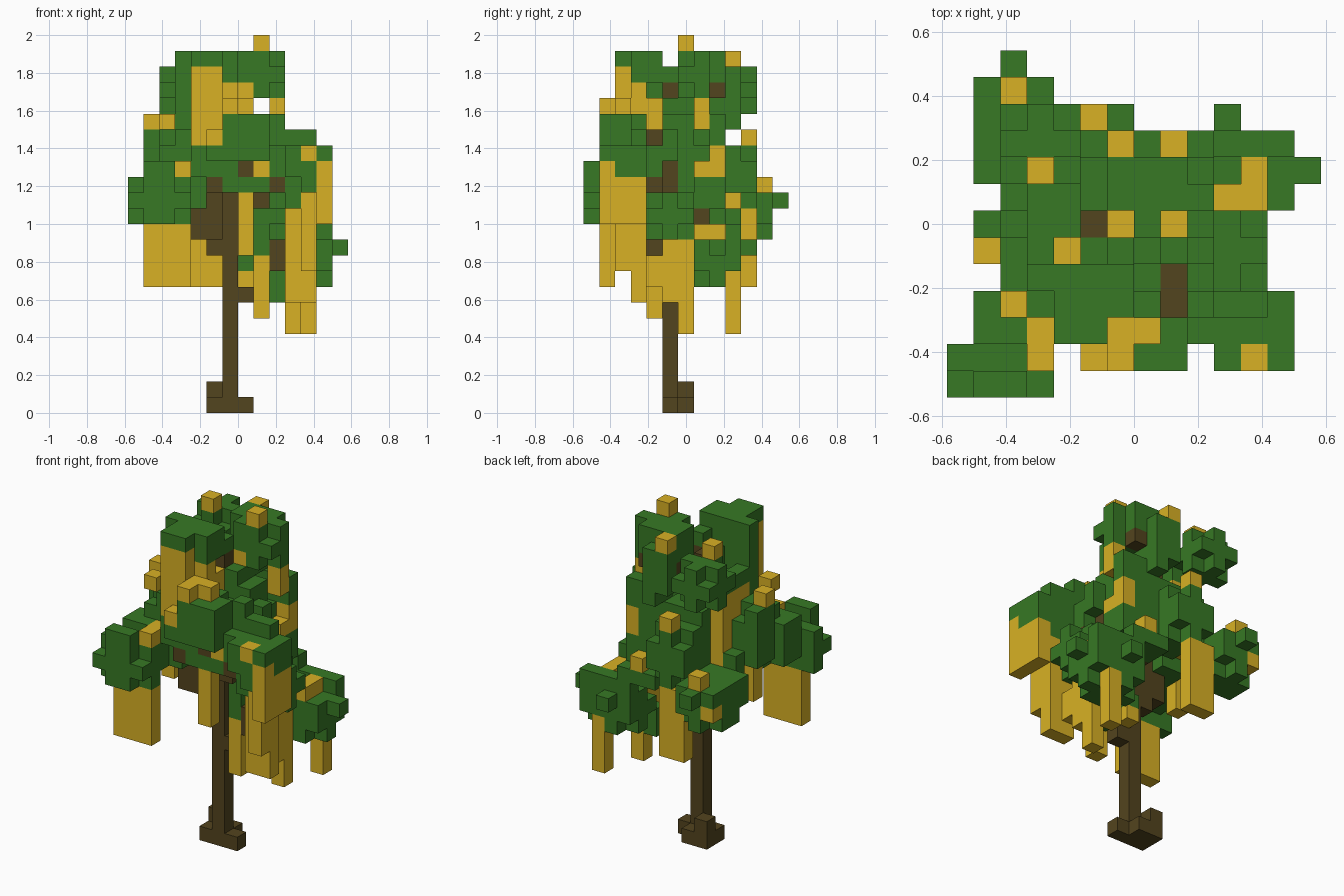
import bpy
import bmesh
from mathutils import Vector

cube = bpy.data.objects.get("Cube")
if cube:
    bpy.data.objects.remove(cube)

UNIT = 1 / 12
ORIGIN = Vector((-7, -6.5, 0))
cells = {}  # grid cell -> name of the part that owns it


def span(r):
    """A single index or an inclusive (low, high) pair."""
    return range(r, r + 1) if isinstance(r, int) else range(r[0], r[1] + 1)


def block(part, xs, ys, zs):
    """Fill a solid box of cells; later parts replace earlier ones."""
    for x in span(xs):
        for y in span(ys):
            for z in span(zs):
                cells[x, y, z] = part


def clump(part, xs, ys, zs):
    """Fill a box of cells with its eight corners left out."""
    for x in span(xs):
        for y in span(ys):
            for z in span(zs):
                if not (x in xs and y in ys and z in zs):
                    cells[x, y, z] = part


def crown_leaves():
    p = "crown_leaves"
    # front half of the crown
    block(p, (4, 5), (2, 4), 22)
    block(p, 3, 4, (18, 22))
    block(p, 6, (3, 4), (21, 22))
    block(p, 4, (3, 4), (19, 21))
    block(p, 5, 4, (19, 21))
    block(p, 5, 3, 21)
    block(p, (5, 6), 5, (18, 20))
    block(p, 6, 5, 21)
    # back half of the crown
    block(p, (7, 8), (6, 8), (21, 22))
    block(p, (7, 8), 7, 20)
    block(p, 8, 6, 20)
    block(p, 9, 7, (20, 22))
    block(p, 9, 6, 21)
    block(p, 6, (7, 9), (19, 22))
    block(p, 7, (7, 9), (19, 21))
    block(p, 9, 8, (17, 18))
    # side at -x
    clump(p, (2, 4), (8, 10), (19, 21))
    block(p, 3, (5, 7), 19)
    block(p, 4, (6, 7), 19)


def middle_leaves():
    p = "middle_leaves"
    # front centre
    clump(p, (4, 9), (2, 4), (14, 17))
    block(p, (6, 8), (1, 2), (16, 18))
    block(p, 5, (1, 2), 16)
    block(p, 7, 3, 18)
    block(p, 9, 3, 18)
    block(p, (6, 8), 5, (15, 18))
    block(p, 9, 5, (16, 17))
    block(p, 7, 5, 19)
    block(p, (6, 7), 6, (16, 19))
    block(p, 8, 6, (14, 18))
    block(p, (7, 8), 8, (17, 18))
    block(p, 7, 9, 18)
    block(p, 8, 4, (10, 13))
    # side at -x
    clump(p, (2, 5), (3, 6), (13, 17))
    block(p, 1, (5, 6), (14, 17))
    block(p, (4, 6), (6, 8), (14, 17))
    # back
    clump(p, (4, 6), (8, 10), (13, 16))
    clump(p, (6, 9), (7, 8), (12, 16))
    block(p, (7, 9), 9, 12)
    # side at +x
    clump(p, (9, 11), (4, 6), (11, 13))
    block(p, 8, (5, 6), (11, 13))


def corner_leaves():
    p = "corner_leaves"
    # front corner at -x
    block(p, 0, 0, 13)
    block(p, 0, 1, (12, 14))
    block(p, (1, 2), 0, (12, 15))
    block(p, (1, 3), 1, (12, 14))
    block(p, 3, 0, 13)
    block(p, (1, 3), (2, 3), (13, 15))
    # back corner at -x
    block(p, (1, 3), (9, 10), (11, 13))
    block(p, (1, 3), 8, (12, 13))
    block(p, (1, 3), 11, (12, 13))
    block(p, 2, 7, (12, 14))
    block(p, 2, 11, 11)
    block(p, 2, 12, 13)
    # front corner at +x
    block(p, (10, 12), (1, 3), (15, 16))
    block(p, 11, (1, 3), 14)
    block(p, 10, (2, 3), (13, 14))
    block(p, (10, 11), 3, 17)
    # back corner at +x
    clump(p, (9, 12), (7, 9), (8, 10))
    block(p, 12, (7, 9), (9, 10))
    block(p, 12, 8, 8)
    block(p, 12, 9, 11)
    block(p, 9, 6, (7, 8))
    block(p, 7, 6, 9)
    block(p, 13, 8, 10)
    block(p, 10, 10, 10)
    block(p, (9, 11), 9, (10, 11))


def trunk_and_branches():
    p = "trunk"
    block(p, 6, 5, (0, 20))
    block(p, (5, 7), 5, 0)
    block(p, (5, 6), 6, 0)
    block(p, 5, 6, 1)
    p = "branches"
    block(p, (4, 5), (4, 5), (11, 13))
    block(p, 5, 5, 10)
    block(p, 5, (2, 4), 14)
    block(p, 7, 5, 7)
    block(p, 7, (2, 5), 15)
    block(p, 8, (3, 4), 13)
    block(p, 8, (3, 4), (16, 17))
    block(p, 9, 4, (9, 10))
    block(p, 9, (2, 4), 14)
    block(p, (7, 8), 5, (14, 15))
    block(p, (7, 9), 7, 12)
    block(p, 5, 6, (18, 20))
    block(p, (6, 8), 8, 20)


def vines():
    p = "hanging_vines"
    # broad curtains
    block(p, (1, 3), 1, (8, 11))
    block(p, 4, 10, (8, 12))
    block(p, 5, 10, (8, 12))
    block(p, (4, 5), 2, (17, 21))
    block(p, (3, 4), (5, 7), (14, 18))
    block(p, 12, 1, (12, 15))
    block(p, 12, (2, 3), (12, 14))
    # narrow strands
    block(p, 2, 5, (11, 15))
    block(p, 7, 2, (10, 13))
    block(p, 8, 4, (6, 9))
    block(p, 10, 6, (5, 10))
    block(p, 10, 5, (7, 10))
    block(p, 10, 4, (8, 9))
    block(p, 10, 3, (7, 12))
    block(p, 11, 9, (5, 8))
    block(p, 11, 3, (7, 13))
    block(p, 11, 2, (9, 13))
    block(p, 7, 6, 8)
    block(p, 6, 3, (18, 20))
    block(p, 6, 4, (18, 19))
    block(p, 9, 7, (18, 19))


def tufts():
    p = "golden_tufts"
    block(p, 8, 6, 23)
    block(p, 5, 1, 17)
    block(p, 6, 1, 19)
    block(p, (6, 7), 2, 19)
    block(p, 7, 6, 20)
    block(p, 1, 5, 18)
    block(p, 2, 3, 18)
    block(p, 3, (1, 2), 15)
    block(p, 3, 8, 22)
    block(p, 6, 6, 19)
    block(p, 6, 9, 22)
    block(p, 5, 10, 17)
    block(p, 8, 9, 13)
    block(p, 9, 7, 15)
    block(p, 9, 8, (15, 16))
    block(p, 8, 2, 15)
    block(p, 2, 11, 14)
    block(p, 1, 11, 12)
    block(p, 11, 1, 16)
    block(p, (10, 11), 7, 11)
    block(p, 11, 8, 11)


def material(name, colour):
    m = bpy.data.materials.new(name)
    m.use_nodes = True
    m.diffuse_color = (*colour, 1)
    node = next(n for n in m.node_tree.nodes if n.type == "BSDF_PRINCIPLED")
    node.inputs["Base Color"].default_value = (*colour, 1)
    return m


def build(part, mat):
    """Make one object from the exposed sides of a part's cells."""
    bm = bmesh.new()
    for cell in [c for c, owner in cells.items() if owner == part]:
        centre = Vector(cell) + Vector((0.5, 0.5, 0.5)) + ORIGIN
        for axis in range(3):
            for sign in (-1, 1):
                n = Vector((0, 0, 0))
                n[axis] = sign
                if tuple(int(a + b) for a, b in zip(cell, n)) in cells:
                    continue
                u = Vector((n.y, n.z, n.x)) * sign
                v = n.cross(u)
                corners = (-u - v, u - v, u + v, v - u)
                bm.faces.new([bm.verts.new((centre + (n + c) / 2) * UNIT) for c in corners])
    bmesh.ops.remove_doubles(bm, verts=bm.verts, dist=UNIT / 100)
    mesh = bpy.data.meshes.new(part)
    bm.to_mesh(mesh)
    bm.free()
    mesh.materials.append(mat)
    bpy.context.collection.objects.link(bpy.data.objects.new(part, mesh))


for make in (middle_leaves, corner_leaves, crown_leaves, trunk_and_branches, vines, tufts):
    make()

green = material("leaf green", (0.038, 0.19, 0.018))
gold = material("golden yellow", (0.69, 0.44, 0.018))
brown = material("bark brown", (0.086, 0.058, 0.013))
colours = {"crown_leaves": green, "middle_leaves": green, "corner_leaves": green,
           "trunk": brown, "branches": brown,
           "hanging_vines": gold, "golden_tufts": gold}
for part, mat in colours.items():
    build(part, mat)
